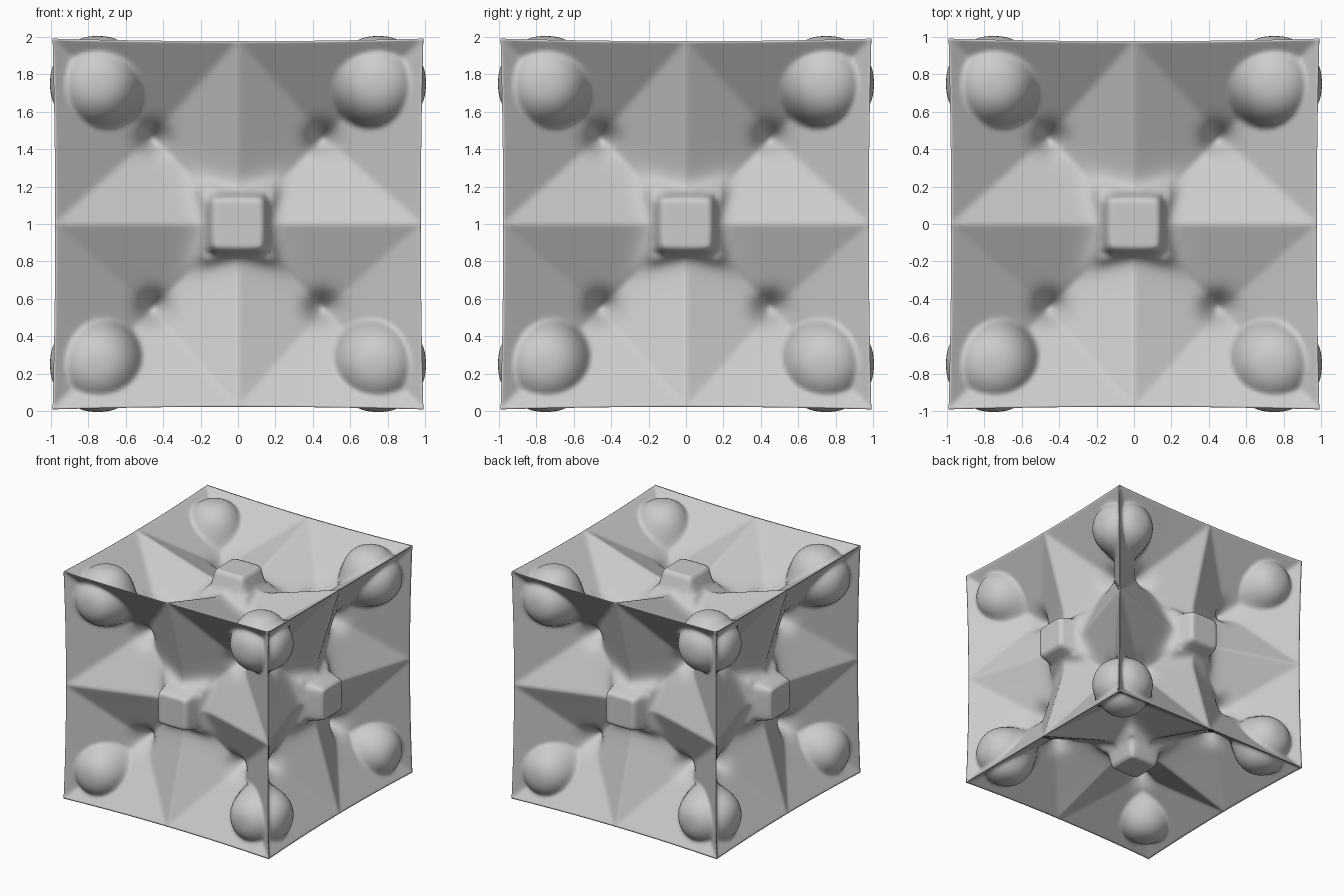
import bpy, bmesh, math

default = bpy.data.objects.get("Cube")
if default:
    bpy.data.objects.remove(default, do_unlink=True)

CELLS = 120  # grid cells along each side of a face


def edge(t):
    """Distance of the slightly hollow cube edges from the centre."""
    return 0.982 + 0.014 * t * t


def height(u, v, rim):
    """Relief of one face, symmetric in both directions and the diagonals."""
    big, small = max(abs(u), abs(v)), min(abs(u), abs(v))
    # ridges from the edge midpoints, and slopes falling from the rim
    ridge = rim - 0.31 * (rim - big) - 0.44 * small
    slope = rim - 0.70 * (rim - big)
    h = max(ridge, slope)
    # pits on the diagonals
    pit = math.hypot(big - 0.45, small - 0.45)
    h -= 0.10 * math.exp(-(pit / 0.075) ** 2)
    # rounded domes near the corners
    r = math.hypot(big - 0.75, small - 0.75) / 0.25
    if r < 1:
        dome = 0.68 + 0.325 * math.sqrt(1 - r ** 2.5)
        h = max(h, dome)
    # square central boss with a flared foot
    s = (big ** 10 + small ** 10) ** 0.1
    foot = max(0, s - 0.15 - 0.25 * small)
    h += 0.10 * math.exp(-foot / 0.04)
    t = min(1, max(0, (0.165 - s) / 0.025))
    return h + (0.915 - h) * t * t * (3 - 2 * t)


# six faces with the same relief, welded along the edges
bm = bmesh.new()
steps = [2 * i / CELLS - 1 for i in range(CELLS + 1)]
for axis in range(3):
    for side in (-1, 1):
        rows = []
        for a in steps:
            row = []
            for b in steps:
                u, v = a * edge(b), b * edge(a)
                rim = edge(b) if abs(a) > abs(b) else edge(a)
                co = [0, 0, 0]
                co[axis] = side * height(u, v, rim)
                co[(axis + 1) % 3] = u
                co[(axis + 2) % 3] = v
                co[2] += 1
                row.append(bm.verts.new(co))
            rows.append(row)
        for i in range(CELLS):
            for j in range(CELLS):
                quad = [rows[i][j], rows[i + 1][j], rows[i + 1][j + 1], rows[i][j + 1]]
                bm.faces.new(quad if side > 0 else quad[::-1])
bmesh.ops.remove_doubles(bm, verts=bm.verts, dist=0.0005)
for face in bm.faces:
    face.smooth = True

mesh = bpy.data.meshes.new("relief_cube")
bm.to_mesh(mesh)
bm.free()
cube = bpy.data.objects.new("relief_cube", mesh)
bpy.context.collection.objects.link(cube)

# soften the creases
soften = cube.modifiers.new("soften", "SMOOTH")
soften.factor = 0.5
soften.iterations = 3

# plain grey material
grey = bpy.data.materials.new("light_grey")
grey.use_nodes = True
color = (0.6, 0.6, 0.6, 1)
grey.diffuse_color = color
grey.node_tree.nodes["Principled BSDF"].inputs["Base Color"].default_value = color
mesh.materials.append(grey)
